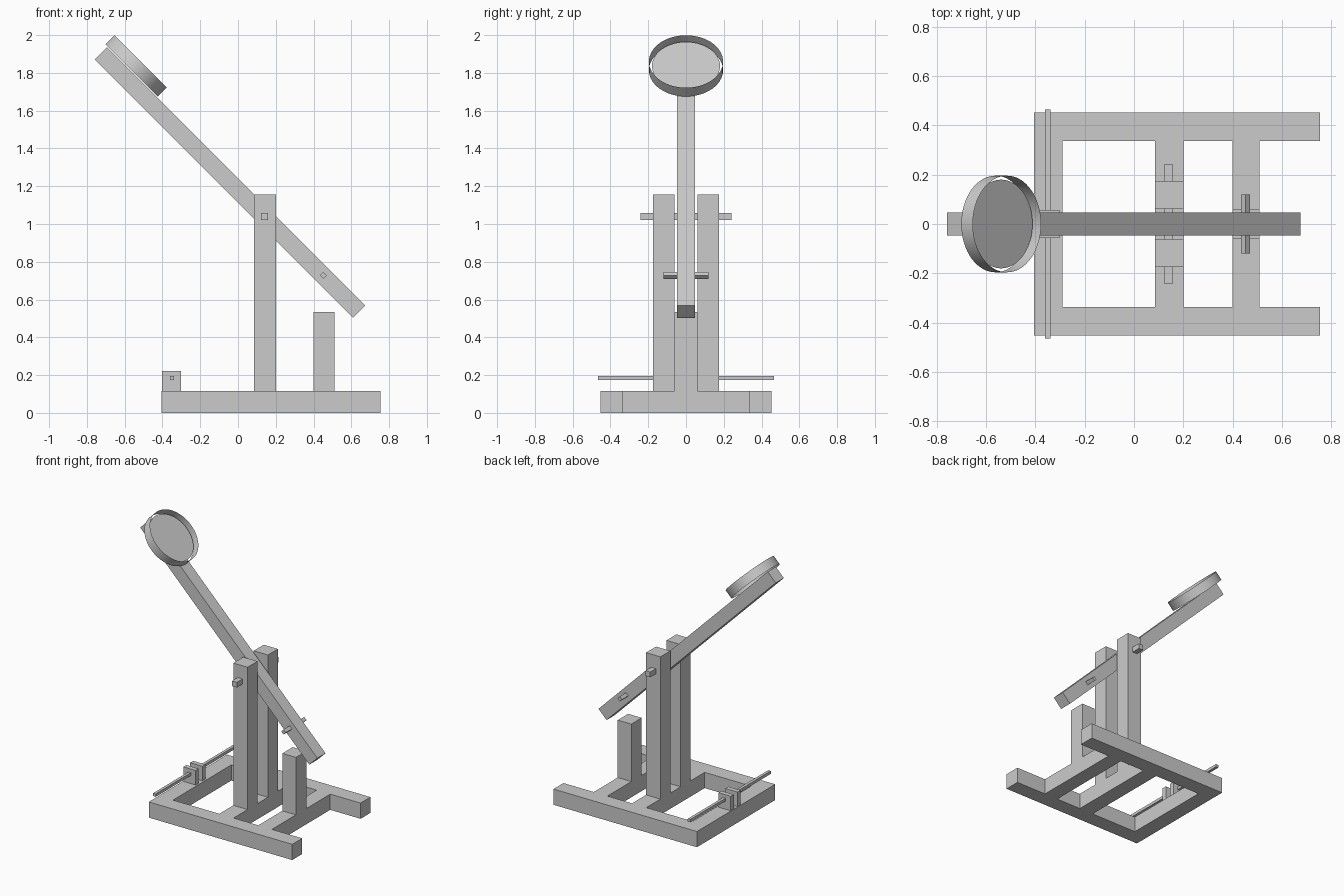
import bpy, bmesh, math
from mathutils import Vector, Matrix

cube = bpy.data.objects.get("Cube")
if cube:
    bpy.data.objects.remove(cube, do_unlink=True)

GREY = (0.6, 0.6, 0.6, 1)
mat = bpy.data.materials.new("plain_grey")
mat.use_nodes = True
mat.diffuse_color = GREY
mat.node_tree.nodes["Principled BSDF"].inputs["Base Color"].default_value = GREY


def finish(name, bm):
    bmesh.ops.recalc_face_normals(bm, faces=bm.faces)
    mesh = bpy.data.meshes.new(name)
    bm.to_mesh(mesh)
    bm.free()
    mesh.materials.append(mat)
    obj = bpy.data.objects.new(name, mesh)
    bpy.context.collection.objects.link(obj)
    return obj


def box(name, centre, size, tilt=0):
    """Box with the given centre and size, tilted about the y axis."""
    bm = bmesh.new()
    bmesh.ops.create_cube(bm, size=1, matrix=Matrix.LocRotScale(
        Vector(centre), Matrix.Rotation(tilt, 3, 'Y'), Vector(size)))
    return finish(name, bm)


# Frame: side rails, three cross beams and the uprights, raised from one plan
BEAM, TOP = 0.115, 1.155
xs = [-0.405, -0.29, 0.085, 0.2, 0.4, 0.51, 0.755]
ys = [-0.452, -0.337, -0.175, -0.06, 0.06, 0.175, 0.337, 0.452]
bm = bmesh.new()
for i in range(len(xs) - 1):
    for j in range(len(ys) - 1):
        rail = j in (0, len(ys) - 2)
        crossbeam = i in (0, 2, 4)
        if rail or crossbeam:
            corners = ((i, j), (i + 1, j), (i + 1, j + 1), (i, j + 1))
            bm.faces.new([bm.verts.new((xs[a], ys[b], 0)) for a, b in corners])
bmesh.ops.remove_doubles(bm, verts=bm.verts, dist=0.001)


def raise_faces(faces, height):
    out = bmesh.ops.extrude_face_region(bm, geom=faces)["geom"]
    for v in out:
        if isinstance(v, bmesh.types.BMVert):
            v.co.z = height


def beam_tops(x0, x1, y0, y1):
    found = []
    for f in bm.faces:
        c = f.calc_center_median()
        if abs(c.z - BEAM) < 0.001 and x0 < c.x < x1 and y0 < c.y < y1:
            found.append(f)
    return found


raise_faces(bm.faces[:], BEAM)
for columns, height in (((xs[2], xs[3], ys[2], ys[3]), TOP),
                        ((xs[2], xs[3], ys[4], ys[5]), TOP),
                        ((xs[4], xs[5], ys[3], ys[4]), 0.535)):
    faces = beam_tops(*columns)
    raise_faces(faces, height)
    for f in faces:
        if f.is_valid:
            bm.faces.remove(f)
bmesh.ops.recalc_face_normals(bm, faces=bm.faces)
bmesh.ops.dissolve_limit(bm, angle_limit=0.01, verts=bm.verts, edges=bm.edges)
finish("frame_and_uprights", bm)

# Throwing arm with its pivot axle and the lower pin
TILT = math.radians(45)
box("throwing_arm", (-0.042, 1.22, 0)[:1] + (0, 1.22), (1.935, 0.094, 0.092), TILT)
box("pivot_axle", (0.14, 0, 1.04), (0.038, 0.482, 0.038))
box("arm_pin", (0.452, 0, 0.728), (0.026, 0.24, 0.026), TILT)

# Winch rod held between two small plates
box("winch_rod", (-0.35, 0, 0.185), (0.021, 0.93, 0.021))
for side, label in ((1, "left"), (-1, "right")):
    box("winch_plate_" + label, (-0.352, side * 0.04, 0.168), (0.1, 0.035, 0.106))

# Basket: open thin ring with a floating round floor, facing along the arm's normal
place = Matrix.Translation((-0.539, 0, 1.837)) @ Matrix.Rotation(TILT, 4, 'Y')
bm = bmesh.new()
bmesh.ops.create_cone(bm, cap_ends=False, segments=64, radius1=0.196,
                      radius2=0.196, depth=0.066, matrix=place)
ring = finish("basket_ring", bm)
for p in ring.data.polygons:
    p.use_smooth = True

bm = bmesh.new()
bmesh.ops.create_circle(bm, cap_ends=True, segments=64, radius=0.18, matrix=place)
finish("basket_floor", bm)
